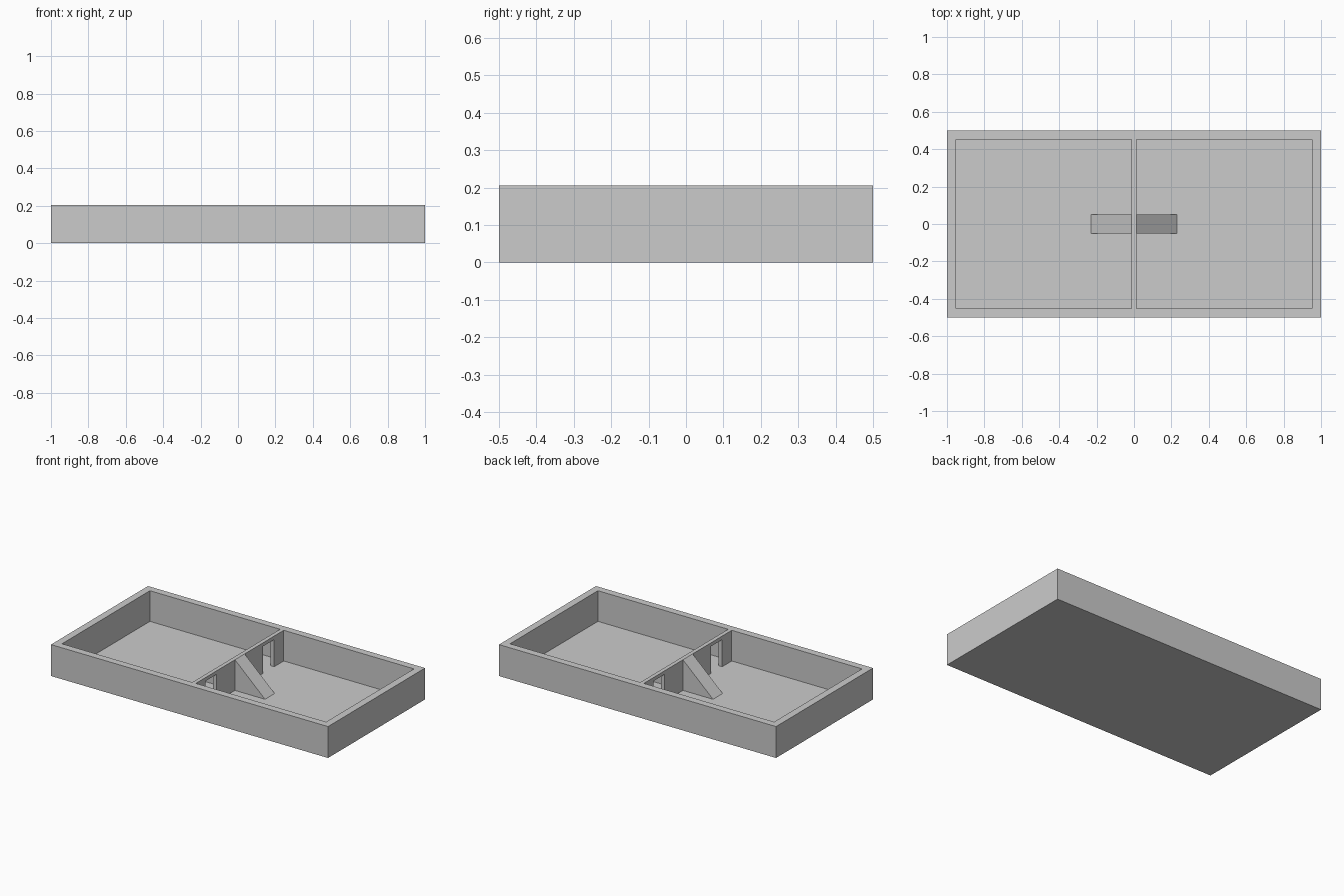
import bpy, bmesh
from mathutils import Vector

if "Cube" in bpy.data.objects:
    bpy.data.objects.remove(bpy.data.objects["Cube"])

HEIGHT, FLOOR, WALL = 0.205, 0.005, 0.047
HALF_T = 0.013  # half thickness of the dividing wall


def finish(name, bm):
    bmesh.ops.recalc_face_normals(bm, faces=bm.faces)
    mesh = bpy.data.meshes.new(name)
    bm.to_mesh(mesh)
    bm.free()
    obj = bpy.data.objects.new(name, mesh)
    bpy.context.collection.objects.link(obj)
    return obj


def prism(name, points, offset):
    """Extrude a flat outline along an offset vector."""
    bm = bmesh.new()
    face = bm.faces.new([bm.verts.new(p) for p in points])
    ext = bmesh.ops.extrude_face_region(bm, geom=[face], use_keep_orig=True)
    verts = [v for v in ext["geom"] if isinstance(v, bmesh.types.BMVert)]
    bmesh.ops.translate(bm, verts=verts, vec=Vector(offset))
    return finish(name, bm)


# Tray: box with its top inset and pushed down to a thin floor
bm = bmesh.new()
bmesh.ops.create_cube(bm, size=1)
for v in bm.verts:
    v.co = Vector((v.co.x * 2, v.co.y, (v.co.z + 0.5) * HEIGHT))
bm.normal_update()
top = max(bm.faces, key=lambda f: f.calc_center_median().z)
bmesh.ops.inset_individual(bm, faces=[top], thickness=WALL, use_even_offset=True)
inner = bmesh.ops.extrude_discrete_faces(bm, faces=[top])["faces"][0]
rim = [v.co.copy() for v in inner.verts]
bmesh.ops.delete(bm, geom=[inner], context="FACES")
low = [bm.verts.new((c.x, c.y, FLOOR)) for c in rim]
high = [bm.verts.new(c) for c in rim]
bm.faces.new(low)
for i in range(4):
    j = (i + 1) % 4
    bm.faces.new((high[i], high[j], low[j], low[i]))
bmesh.ops.remove_doubles(bm, verts=bm.verts, dist=1e-5)
finish("tray", bm)

# Dividing wall with a doorway near each end
END, DOOR_OUT, DOOR_IN, DOOR_TOP = 0.5 - WALL, 0.354, 0.24, 0.182
half = [(END, HEIGHT), (END, FLOOR), (DOOR_OUT, FLOOR), (DOOR_OUT, DOOR_TOP),
        (DOOR_IN, DOOR_TOP), (DOOR_IN, FLOOR)]
outline = half + [(-y, z) for y, z in reversed(half)]
prism("dividing_wall", [(-HALF_T, y, z) for y, z in outline], (2 * HALF_T, 0, 0))

# Ramps up to the top of the wall on both sides
for side, label in ((-1, "left"), (1, "right")):
    tri = [(HALF_T, FLOOR), (0.23, FLOOR), (HALF_T, HEIGHT)]
    prism(label + "_ramp", [(side * x, -0.05, z) for x, z in tri], (0, 0.1, 0))
